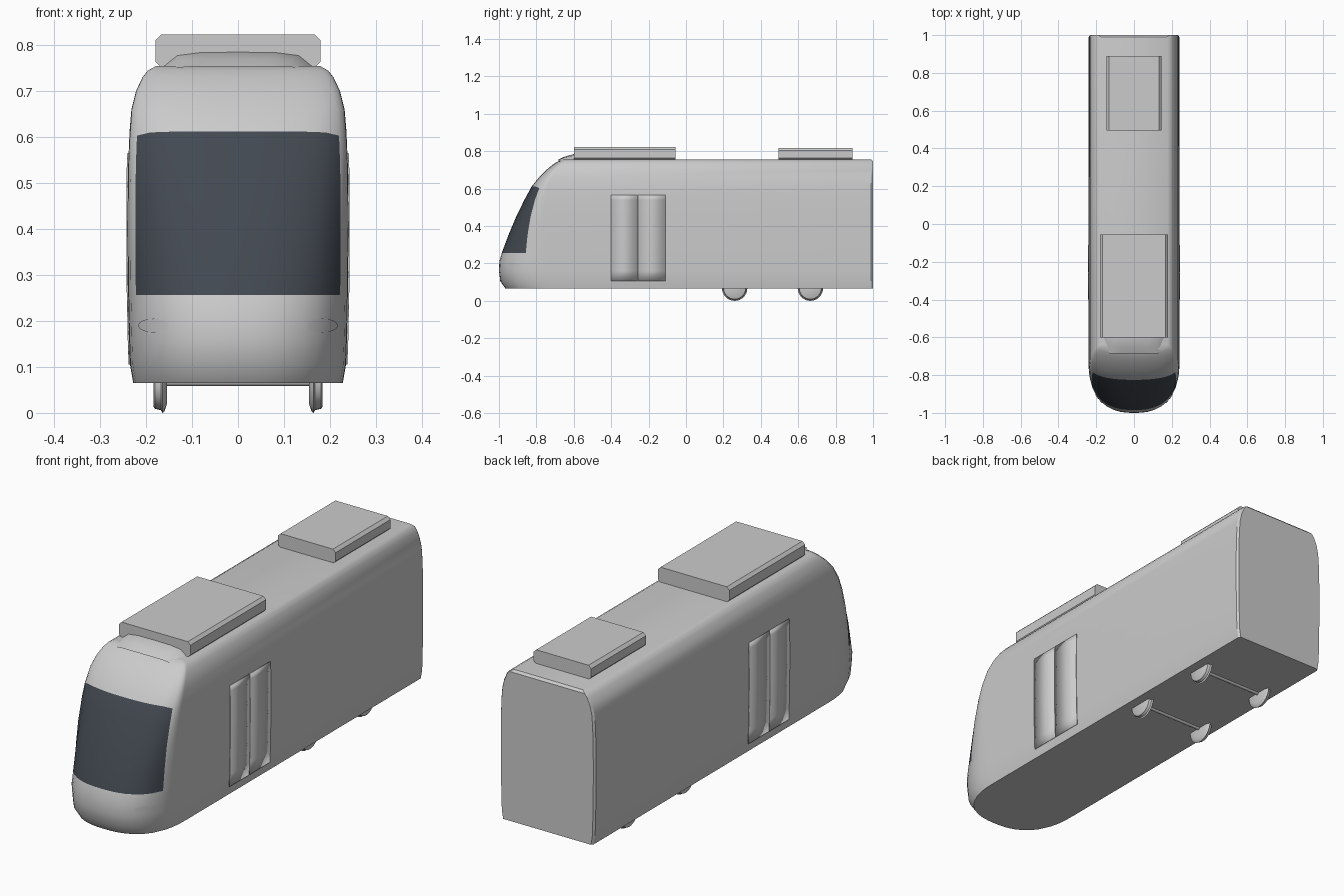
import bpy, bmesh, math

if "Cube" in bpy.data.objects:
    bpy.data.objects.remove(bpy.data.objects["Cube"])


def material(name, rgb):
    m = bpy.data.materials.new(name)
    m.use_nodes = True
    m.diffuse_color = (*rgb, 1)
    m.node_tree.nodes["Principled BSDF"].inputs["Base Color"].default_value = (*rgb, 1)
    return m


grey = material("light grey paint", (0.6, 0.6, 0.6))
glass = material("dark glass", (0.055, 0.066, 0.082))


def finish(name, bm, mats=(grey,), smooth=True):
    bmesh.ops.recalc_face_normals(bm, faces=bm.faces)
    mesh = bpy.data.meshes.new(name)
    bm.to_mesh(mesh)
    bm.free()
    ob = bpy.data.objects.new(name, mesh)
    bpy.context.collection.objects.link(ob)
    for m in mats:
        mesh.materials.append(m)
    if smooth:
        bpy.ops.object.select_all(action='DESELECT')
        bpy.context.view_layer.objects.active = ob
        ob.select_set(True)
        bpy.ops.object.shade_smooth_by_angle(angle=math.radians(32))
    return ob


def grid(bm, rows):
    """Skin a list of equally long point rows."""
    vs = [[bm.verts.new(p) for p in row] for row in rows]
    for a, b in zip(vs, vs[1:]):
        for i in range(len(a) - 1):
            bm.faces.new((a[i], a[i + 1], b[i + 1], b[i]))
    return vs


# Body shape by height: z, half width, nose tip y, nose rounding length
SHAPE = [
    (.065, .228, -.965, .27), (.105, .235, -.993, .27), (.16, .237, -1, .27),
    (.21, .238, -.998, .26), (.256, .239, -.985, .25), (.35, .24, -.95, .2),
    (.45, .24, -.908, .15), (.54, .239, -.864, .11), (.612, .236, -.825, .085),
    (.66, .232, -.787, .07), (.70, .222, -.747, .055), (.73, .208, -.71, .045),
    (.745, .196, -.686, .035), (.755, .178, -.665, .025)]
GLASS_BOTTOM, GLASS_TOP, GLASS_EDGE = .256, .612, .93


def shape_at(z):
    for a, b in zip(SHAPE, SHAPE[1:]):
        if z <= b[0]:
            t = (z - a[0]) / (b[0] - a[0])
            return [p + (q - p) * t for p, q in zip(a, b)][1:]
    return SHAPE[-1][1:]


def nose(s, z):
    """Point on the nose at sideways fraction s and height z."""
    w, tip, depth = shape_at(z)
    return (s * w, tip + depth - depth * (1 - abs(s) ** 2.5) ** .4, z)


# Body shell: one outline per height, from back left round the nose
half = [.15, .3, .45, .6, .72, .82, GLASS_EDGE, .975, .995, 1]
fractions = [-s for s in reversed(half)] + [0] + half
rows = []
for z, w, tip, depth in SHAPE:
    back = .99 if z == SHAPE[-1][0] else 1
    row = [(-w * .97, back, z), (-w, back - .01, z)]
    for s in fractions:
        # the upper windscreen edge droops towards its corners
        droop = .018 * abs(s) ** 10 if z == GLASS_TOP else 0
        row.append(nose(s, z - droop))
    rows.append(row + [(w, back - .01, z), (w * .97, back, z)])

bm = bmesh.new()
vs = grid(bm, rows)
for f in bm.faces:
    c = f.calc_center_median()
    limit = shape_at(c.z)[0] * GLASS_EDGE
    zs = [v.co.z for v in f.verts]
    if (c.y < -.6 and abs(c.x) < limit and min(zs) > GLASS_BOTTOM - .001
            and max(zs) < GLASS_TOP + .001):
        f.material_index = 1
for k in (0, -1):                       # floor and roof
    n = len(vs[k])
    for i in range(n // 2):
        a, b, c, d = vs[k][i], vs[k][i + 1], vs[k][n - 2 - i], vs[k][n - 1 - i]
        bm.faces.new((a, b, d) if b == c else (a, b, c, d))
for a, b in zip(vs, vs[1:]):            # rear wall
    bm.faces.new((a[0], b[0], b[-1], a[-1]))
finish("body_shell", bm, (grey, glass))


# Roof equipment boxes with chamfered long edges
def roof_box(name, hw, y0, y1, z0, z1, c=.013):
    bm = bmesh.new()
    side = [(hw - c, z0), (hw, z0 + c), (hw, z1 - c), (hw - c, z1)]
    prof = side + [(-x, z) for x, z in reversed(side)]
    face = bm.faces.new([bm.verts.new((x, y0, z)) for x, z in prof])
    ext = bmesh.ops.extrude_face_region(bm, geom=[face])["geom"]
    moved = [v for v in ext if isinstance(v, bmesh.types.BMVert)]
    bmesh.ops.translate(bm, verts=moved, vec=(0, y1 - y0, 0))
    finish(name, bm, smooth=False)


roof_box("front_roof_unit", .18, -.6, -.055, .752, .823)
roof_box("rear_roof_unit", .145, .495, .89, .752, .817)

# Fairing that ramps up to the front roof unit
bm = bmesh.new()
arch = [(-1, 0), (-.8, .78), (-.5, .97), (0, 1), (.5, .97), (.8, .78), (1, 0)]
stations = [(-.685, .13, .003), (-.65, .145, .02), (-.6, .165, .034), (-.5, .17, .034), (-.3, .15, .003)]
grid(bm, [[(x * w, y, .751 + h * z) for x, z in arch] for y, w, h in stations])
finish("roof_fairing", bm)

# Door leaves and headlight lenses, lying flush on the shell
for side, label in ((1, "left"), (-1, "right")):
    for y0, y1, leaf in ((-.4, -.26, "front"), (-.257, -.11, "rear")):
        bm = bmesh.new()
        zs = [.105, .16, .21, .256, .35, .45, .54, .565]
        grid(bm, [[(side * (shape_at(z)[0] + .0015), y, z) for y in (y0, y1)] for z in zs])
        ob = finish(f"{label}_{leaf}_door_leaf", bm)
        ob.modifiers.new("thickness", 'SOLIDIFY').thickness = .003
        ob.modifiers["thickness"].offset = 0
    bm = bmesh.new()
    rim = []
    for i in range(20):
        a = math.tau * i / 20
        x, y, z = nose(side * (.77 + .14 * math.cos(a)), .19 + .015 * math.sin(a))
        rim.append(bm.verts.new((x + side * .001, y - .001, z)))
    for i in range(9):
        bm.faces.new((rim[i], rim[i + 1], rim[18 - i], rim[19 - i]))
    finish(f"{label}_headlight", bm)


# Wheels and axles, lathed round the x axis
def lathe_x(name, profile, y, z, steps=32):
    bm = bmesh.new()
    rows = []
    for i in range(steps + 1):
        a = math.tau * i / steps
        rows.append([(x, y + r * math.cos(a), z + r * math.sin(a)) for x, r in profile])
    grid(bm, rows)
    bmesh.ops.remove_doubles(bm, verts=bm.verts, dist=.00001)
    finish(name, bm)


WHEEL = [(.155, 0), (.155, .05), (.16, .064), (.164, .068), (.168, .062),
         (.181, .059), (.184, .054), (.184, 0)]
for y, label in ((.26, "front"), (.665, "rear")):
    lathe_x(f"{label}_axle", [(-.16, 0), (-.16, .01), (.16, .01), (.16, 0)], y, .068, 16)
    for side, hand in ((1, "left"), (-1, "right")):
        lathe_x(f"{label}_{hand}_wheel", [(side * x, r) for x, r in WHEEL], y, .068)
